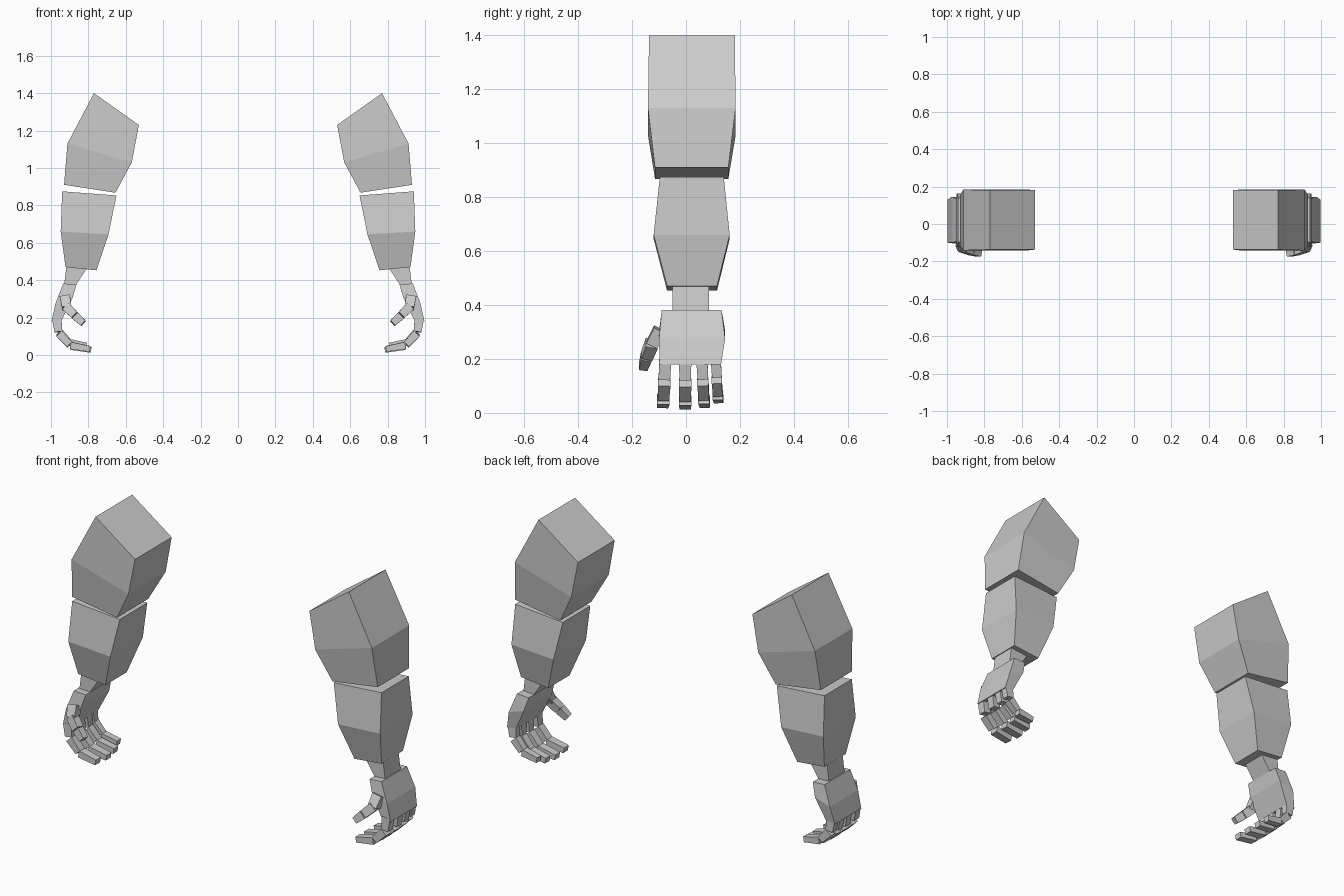
import bpy, bmesh
from mathutils import Vector

if "Cube" in bpy.data.objects:
    bpy.data.objects.remove(bpy.data.objects["Cube"])


def loft(name, rings):
    """Closed solid through a row of four-cornered rings, mirrored to the other arm."""
    bm = bmesh.new()
    loops = [[bm.verts.new(p) for p in r] for r in rings]
    for a, b in zip(loops, loops[1:]):
        for i in range(4):
            j = (i + 1) % 4
            bm.faces.new((a[i], a[j], b[j], b[i]))
    bm.faces.new(loops[0])
    bm.faces.new(loops[-1])
    bmesh.ops.recalc_face_normals(bm, faces=bm.faces)
    me = bpy.data.meshes.new(name)
    bm.to_mesh(me)
    bm.free()
    ob = bpy.data.objects.new(name, me)
    bpy.context.collection.objects.link(ob)
    ob.modifiers.new("Mirror", 'MIRROR').use_mirror_merge = False


def limb(name, sections):
    """Sections: outer x, outer z, inner x, inner z, y min, y max."""
    loft(name, [[(xo, y0, zo), (xo, y1, zo), (xi, y1, zi), (xi, y0, zi)]
                for xo, zo, xi, zi, y0, y1 in sections])


def segment(name, a, b, size_a, size_b):
    """Tapered box from a to b; sizes are (width along y, thickness)."""
    a, b = Vector(a), Vector(b)
    d = (b - a).normalized()
    t = d.cross(Vector((0, 1, 0))).normalized()
    w = t.cross(d)
    loft(name, [[p + w * s[0] * i / 2 + t * s[1] * j / 2
                 for i, j in ((-1, -1), (1, -1), (1, 1), (-1, 1))]
                for p, s in ((a, size_a), (b, size_b))])


# Arm blocks
limb("upper_arm", [(0.77, 1.40, 0.53, 1.23, -0.137, 0.181),
                   (0.912, 1.13, 0.568, 1.03, -0.141, 0.184),
                   (0.93, 0.91, 0.655, 0.868, -0.115, 0.157)])
limb("forearm", [(0.94, 0.875, 0.65, 0.853, -0.097, 0.14),
                 (0.948, 0.66, 0.692, 0.645, -0.12, 0.162),
                 (0.922, 0.47, 0.757, 0.453, -0.07, 0.115)])
limb("wrist", [(0.917, 0.475, 0.81, 0.46, -0.05, 0.085),
               (0.93, 0.37, 0.87, 0.37, -0.05, 0.085)])
limb("palm", [(0.935, 0.382, 0.863, 0.378, -0.09, 0.132),
              (0.976, 0.275, 0.885, 0.305, -0.10, 0.145),
              (0.997, 0.18, 0.943, 0.185, -0.098, 0.13)])

# Fingers: name, y at root, y at tip, width, length scale
fingers = [("index", -0.077, -0.087, 0.046, 0.97),
           ("middle", -0.003, -0.003, 0.046, 1.0),
           ("ring", 0.059, 0.07, 0.042, 0.96),
           ("little", 0.111, 0.121, 0.038, 0.86)]
path = [((0.969, 0.195), (0.960, 0.122)),
        ((0.955, 0.112), (0.898, 0.052)),
        ((0.892, 0.046), (0.785, 0.027))]
root = Vector((0.969, 0.195))
for name, y0, y1, w, k in fingers:
    for n, seg in enumerate(path):
        ends = []
        for m, p in enumerate(seg):
            q = root + (Vector(p) - root) * k
            f = (n + m) / 3
            ends.append((q.x, y0 + (y1 - y0) * f, q.y))
        thick = 0.05 - 0.006 * n
        segment(f"{name}_finger_{n + 1}", ends[0], ends[1],
                (w, thick), (w * 0.92, thick - 0.008))

# Thumb
segment("thumb_1", (0.925, -0.098, 0.31), (0.915, -0.127, 0.252),
        (0.045, 0.055), (0.045, 0.05))
segment("thumb_2", (0.918, -0.127, 0.258), (0.872, -0.145, 0.212),
        (0.045, 0.048), (0.042, 0.044))
segment("thumb_3", (0.869, -0.147, 0.209), (0.827, -0.159, 0.17),
        (0.04, 0.045), (0.032, 0.036))
